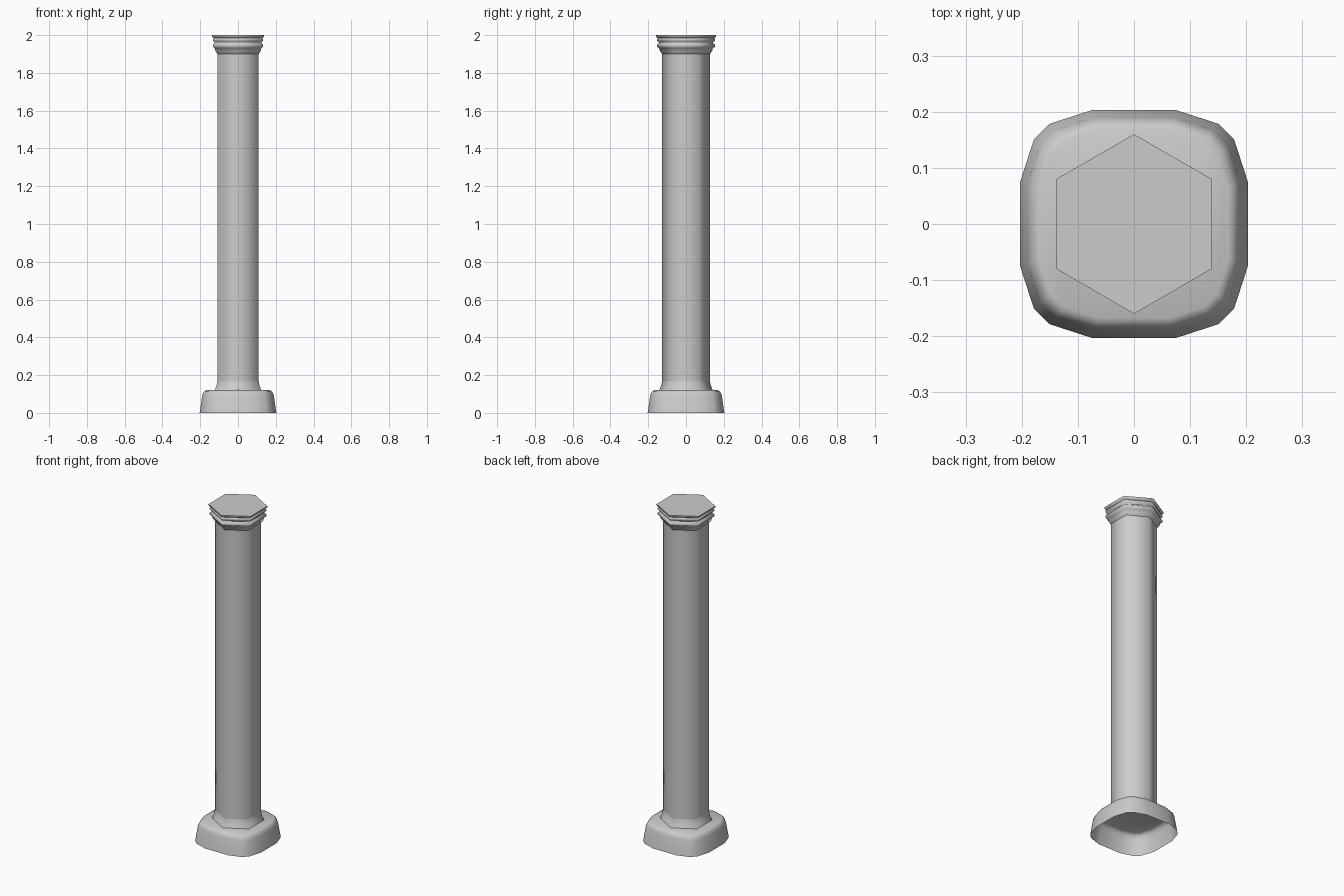
import bpy, bmesh, math
from mathutils import Vector

cube = bpy.data.objects.get("Cube")
if cube:
    bpy.data.objects.remove(cube, do_unlink=True)

stone = bpy.data.materials.new("grey_stone")
stone.use_nodes = True
GREY = (0.6, 0.6, 0.6, 1)
stone.diffuse_color = GREY
stone.node_tree.nodes["Principled BSDF"].inputs["Base Color"].default_value = GREY


def loft(name, outline, profile, cap_top=False, smooth_angle=65):
    """Stack scaled copies of a flat outline; profile holds (scale, height)."""
    bm = bmesh.new()
    rings = [[bm.verts.new((p.x * s, p.y * s, z)) for p in outline] for s, z in profile]
    n = len(outline)
    for low, high in zip(rings, rings[1:]):
        for i in range(n):
            j = (i + 1) % n
            bm.faces.new((low[i], low[j], high[j], high[i]))
    if cap_top:
        bm.faces.new(rings[-1])
    mesh = bpy.data.meshes.new(name)
    bm.to_mesh(mesh)
    bm.free()
    obj = bpy.data.objects.new(name, mesh)
    bpy.context.collection.objects.link(obj)
    mesh.materials.append(stone)
    bpy.ops.object.select_all(action="DESELECT")
    obj.select_set(True)
    bpy.context.view_layer.objects.active = obj
    bpy.ops.object.shade_smooth_by_angle(angle=math.radians(smooth_angle))
    return obj


# Hexagon with corners on the y axis
hexagon = [Vector((math.cos(a), math.sin(a)))
           for a in (math.radians(30 + 60 * i) for i in range(6))]

# Square with softened corners: one quarter turned four times
quarter = [Vector(p) for p in ((1, -0.37), (1, 0.37), (0.88, 0.74), (0.74, 0.88))]
soft_square = []
for turn in range(4):
    c, s = ((1, 0), (0, 1), (-1, 0), (0, -1))[turn]
    soft_square += [Vector((p.x * c - p.y * s, p.x * s + p.y * c)) for p in quarter]

# Hollow plinth, open underneath
loft("plinth", soft_square,
     [(0.203, 0), (0.19, 0.09), (0.185, 0.105), (0.178, 0.115), (0.168, 0.12)],
     cap_top=True)

# Flared foot between plinth and shaft
loft("shaft_foot", hexagon,
     [(0.142, 0.12), (0.136, 0.135), (0.13, 0.15), (0.126, 0.17)])

loft("shaft", hexagon, [(0.126, 0.17), (0.126, 1.905)])

# Capital with stacked mouldings
loft("capital", hexagon,
     [(0.126, 1.9), (0.138, 1.915), (0.142, 1.93), (0.154, 1.938), (0.154, 1.95),
      (0.144, 1.957), (0.144, 1.963), (0.154, 1.97), (0.154, 1.98),
      (0.148, 1.984), (0.16, 1.992), (0.16, 2.0)],
     cap_top=True)
